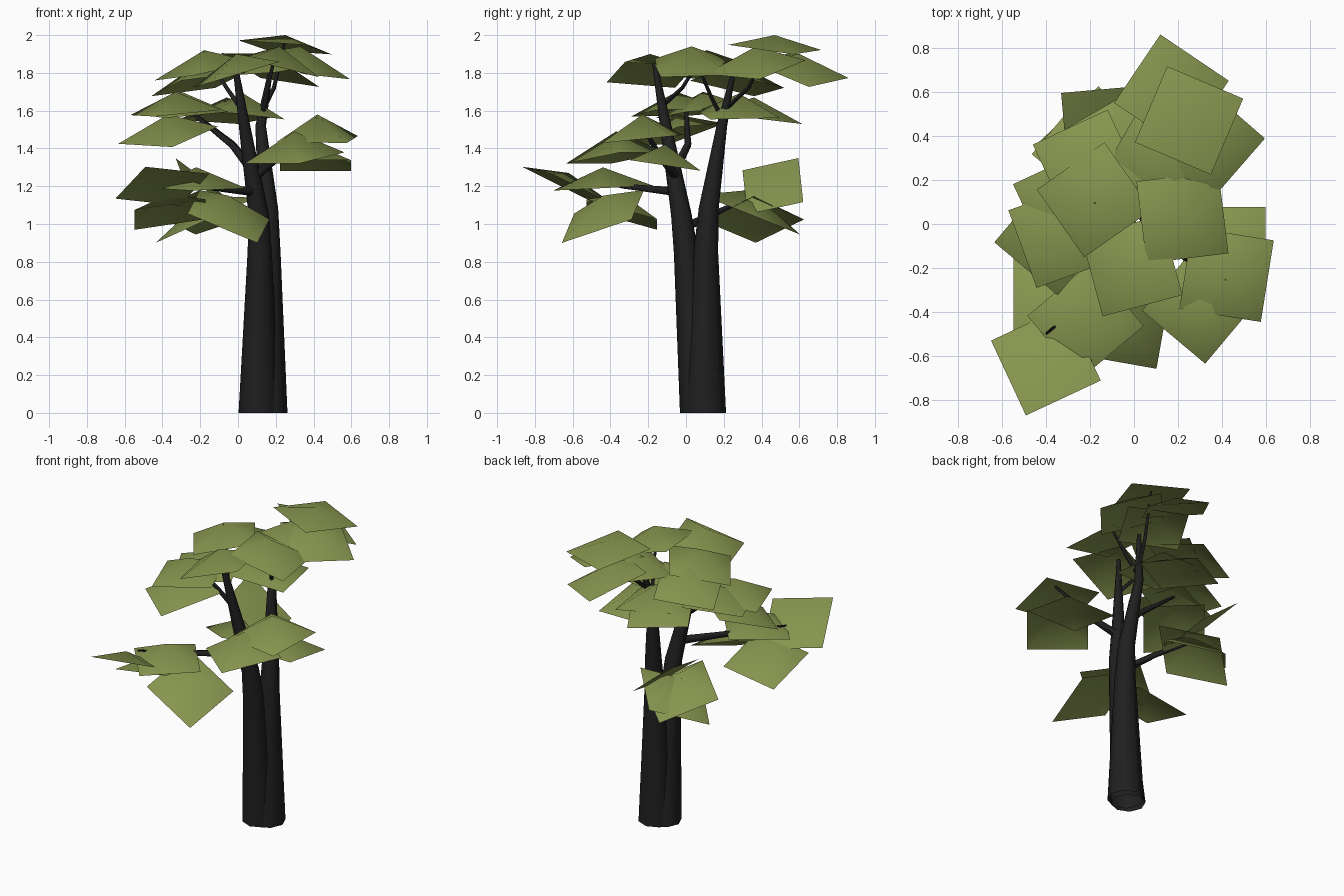
import bpy, bmesh, math
from mathutils import Vector

if "Cube" in bpy.data.objects:
    bpy.data.objects.remove(bpy.data.objects["Cube"])


def material(name, rgb):
    m = bpy.data.materials.new(name)
    m.diffuse_color = (*rgb, 1)
    m.use_nodes = True
    m.node_tree.nodes["Principled BSDF"].inputs["Base Color"].default_value = m.diffuse_color
    return m


BARK = material("charcoal bark", (0.014, 0.014, 0.014))
LEAF = material("olive leaf", (0.24, 0.30, 0.077))


def finish(bm, name, mat):
    me = bpy.data.meshes.new(name)
    bm.to_mesh(me)
    bm.free()
    me.materials.append(mat)
    for p in me.polygons:
        p.use_smooth = True
    ob = bpy.data.objects.new(name, me)
    bpy.context.collection.objects.link(ob)
    bpy.context.view_layer.objects.active = ob
    ob.select_set(True)
    bpy.ops.object.shade_smooth_by_angle(angle=math.radians(60))
    ob.select_set(False)
    return ob


def limb(name, path, r0, r1, sides, flat_base=False):
    """Tube along (x, y, z) points, tapering from r0 to r1 by distance."""
    bm = bmesh.new()
    pts = [Vector(p) for p in path]
    dist = [0.0]
    for a, b in zip(pts, pts[1:]):
        dist.append(dist[-1] + (b - a).length)
    rings = []
    for i, p in enumerate(pts):
        d = (pts[min(i + 1, len(pts) - 1)] - pts[max(i - 1, 0)]).normalized()
        if flat_base and i == 0:
            d = Vector((0, 0, 1))
        ref = Vector((1, 0, 0)) if abs(d.x) < 0.75 else Vector((0, 0, 1))
        u = (ref - d * ref.dot(d)).normalized()
        v = d.cross(u)
        r = r0 + (r1 - r0) * dist[i] / dist[-1]
        ring = []
        for k in range(sides):
            a = 2 * math.pi * k / sides
            ring.append(bm.verts.new(p + (u * math.cos(a) + v * math.sin(a)) * r))
        rings.append(ring)
    for a, b in zip(rings, rings[1:]):
        for k in range(sides):
            j = (k + 1) % sides
            bm.faces.new((a[k], a[j], b[j], b[k]))
    bm.faces.new(rings[-1])
    return finish(bm, name, BARK)


def leaf(name, x, y, z, yaw, gx, gy, drop=0.11, radius=0.265):
    """Square leaf with a raised centre, tilted by the slopes gx and gy."""
    bm = bmesh.new()
    top = bm.verts.new((x, y, z))
    corners = []
    for k in range(4):
        a = math.radians(yaw + 90 * k)
        dx, dy = radius * math.cos(a), radius * math.sin(a)
        corners.append(bm.verts.new((x + dx, y + dy, z - drop + gx * dx + gy * dy)))
    for k in range(4):
        bm.faces.new((top, corners[k], corners[(k + 1) % 4]))
    return finish(bm, name, LEAF)


# Twin trunks sharing one base
limb("front_trunk", [(0.11, 0.075, 0), (0.115, 0.0, 0.85), (0.11, -0.025, 1.05),
                     (0.05, -0.09, 1.42), (-0.02, -0.17, 1.87)], 0.107, 0.012, 8, True)
limb("back_trunk", [(0.15, 0.10, 0), (0.16, 0.105, 0.85), (0.16, 0.12, 1.08),
                    (0.12, 0.19, 1.52), (0.17, 0.25, 1.8)], 0.112, 0.012, 8, True)

# Side branches
BRANCHES = {
    "low_front": [(0.1, -0.04, 1.17), (-0.2, -0.33, 1.2), (-0.4, -0.5, 1.23)],
    "low_back": [(0.09, -0.01, 0.98), (-0.03, 0.16, 1.06), (-0.22, 0.36, 1.15)],
    "right": [(0.09, -0.05, 1.25), (0.22, -0.14, 1.36), (0.42, -0.25, 1.56)],
    "left": [(0.08, -0.06, 1.28), (-0.03, 0.01, 1.42), (-0.32, 0.0, 1.65)],
    "upper_left": [(0.01, -0.13, 1.62), (-0.06, -0.02, 1.72), (-0.18, 0.1, 1.91)],
    "upper_right": [(0.125, 0.19, 1.56), (0.15, 0.13, 1.68), (0.2, 0.03, 1.92)],
    "upper_back": [(0.13, 0.2, 1.6), (0.19, 0.33, 1.72), (0.25, 0.46, 1.98)],
}
for key, path in BRANCHES.items():
    thick = 0.014 if key.startswith("upper") else 0.027
    limb(key + "_branch", path, thick, 0.007, 6)


def cluster(key, leaves):
    """Leaves as x, y, z of the centre, yaw, slope along x, slope along y."""
    for i, spec in enumerate(leaves):
        leaf(f"{key}_leaf_{i + 1}", *spec)


# Crown on top of both trunks
cluster("crown", [
    (0.25, 0.47, 2.0, 112, -0.11, -0.1, 0.065), (0.17, 0.6, 1.9, 101, -0.3, -0.22, 0.085),
    (0.33, 0.37, 1.94, 4, -0.25, 0.12), (0.22, 0.03, 1.94, 52, -0.25, 0),
    (-0.01, -0.19, 1.9, 60, 0.3, 0), (-0.18, 0.11, 1.92, 80, 0.2, 0.05),
    (-0.21, 0.27, 1.85, 70, 0.2, -0.15), (0.14, 0.35, 1.92, 195, 0.1, 0.05)])
# Layer below the crown
cluster("middle", [
    (-0.3, 0.09, 1.7, 70, 0.05, 0.1), (-0.37, -0.06, 1.58, 185, 0.15, 0.25),
    (-0.33, -0.05, 1.7, 155, 0.08, 0.05), (0.03, 0.28, 1.69, 55, -0.12, 0),
    (-0.06, 0.36, 1.67, 75, 0, -0.12)])
# Bunches at the ends of the low branches
cluster("right", [
    (0.42, -0.23, 1.58, 36, 0, 0.1, 0.13), (0.3, -0.37, 1.49, 5, 0.1, 0.12, 0.14),
    (0.41, -0.11, 1.42, 45, 0, -0.15)])
cluster("front", [
    (-0.4, -0.62, 1.27, 70, 0.1, -0.45, 0.07), (-0.22, -0.44, 1.3, 85, 0, 0.05),
    (-0.05, -0.44, 1.15, 35, -0.35, 0.4), (-0.36, -0.34, 1.16, 45, 0.15, -0.28)])
cluster("back", [
    (-0.17, 0.46, 1.23, 50, -0.8, 0.15, 0.03, 0.21), (-0.2, 0.34, 1.18, 95, 0, -0.4, 0.13),
    (-0.17, 0.36, 1.15, 178, 0.45, 0, 0.13)])
